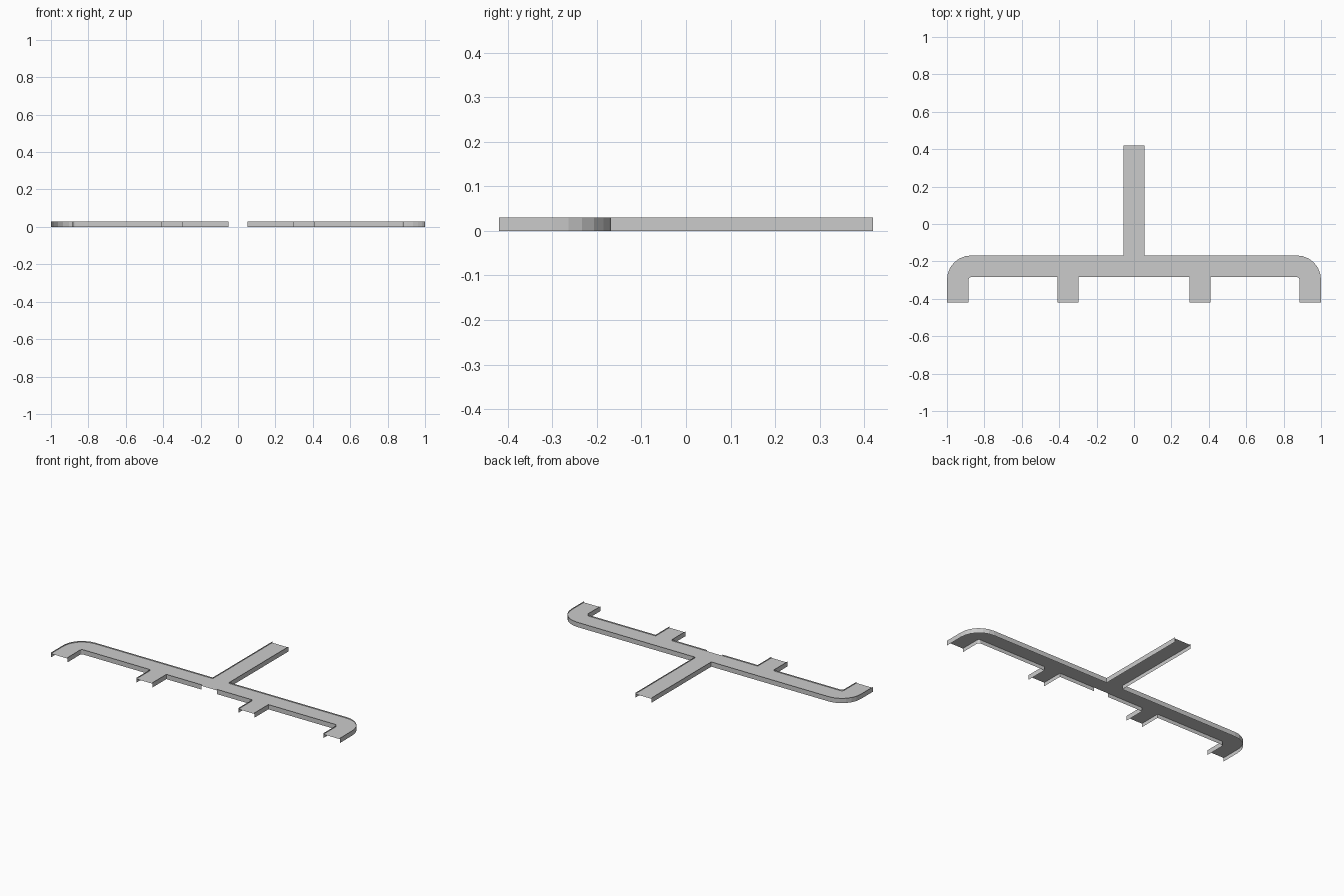
import bpy, bmesh, math

if "Cube" in bpy.data.objects:
    bpy.data.objects.remove(bpy.data.objects["Cube"])

HEIGHT, FLOOR_Z = 0.03, 0.023
BACK, INNER, END = -0.168, -0.284, 0.42
STEM = 0.057


def arc(cx, cy, r, a0, a1, n):
    return [(cx + r * math.cos(math.radians(a0 + (a1 - a0) * i / n)),
             cy + r * math.sin(math.radians(a0 + (a1 - a0) * i / n)))
            for i in range(n + 1)]


def finish(name, bm):
    bmesh.ops.recalc_face_normals(bm, faces=bm.faces)
    mesh = bpy.data.meshes.new(name)
    bm.to_mesh(mesh)
    bm.free()
    obj = bpy.data.objects.new(name, mesh)
    bpy.context.collection.objects.link(obj)
    mirror = obj.modifiers.new("mirror", 'MIRROR')
    mirror.use_clip = True
    mirror.merge_threshold = 0.0005


# Wall lines of the right half, seen from above
outer = ([(STEM, END), (STEM, BACK)]
         + arc(0.87, BACK - 0.13, 0.13, 90, 0, 6) + [(1, -END)])
bay = ([(0.885, -END)] + arc(0.87, INNER - 0.015, 0.015, 0, 90, 6)
       + [(0.409, INNER), (0.409, -END)])
middle = [(0.297, -END), (0.297, INNER), (0.052, INNER)]

# Thin floor filling the area between the walls
bm = bmesh.new()
outline = outer + bay + middle + [(0, INNER), (0, END)]
face = bm.faces.new([bm.verts.new((x, y, FLOOR_Z)) for x, y in outline])
bmesh.ops.triangulate(bm, faces=[face])
bmesh.ops.recalc_face_normals(bm, faces=bm.faces)
finish("floor", bm)

# Thin upright side walls, open at every branch end
for name, path in (("outer_wall", outer), ("bay_wall", bay), ("middle_wall", middle)):
    bm = bmesh.new()
    low = [bm.verts.new((x, y, 0)) for x, y in path]
    high = [bm.verts.new((x, y, HEIGHT)) for x, y in path]
    for i in range(len(path) - 1):
        bm.faces.new((low[i], low[i + 1], high[i + 1], high[i]))
    finish(name, bm)
